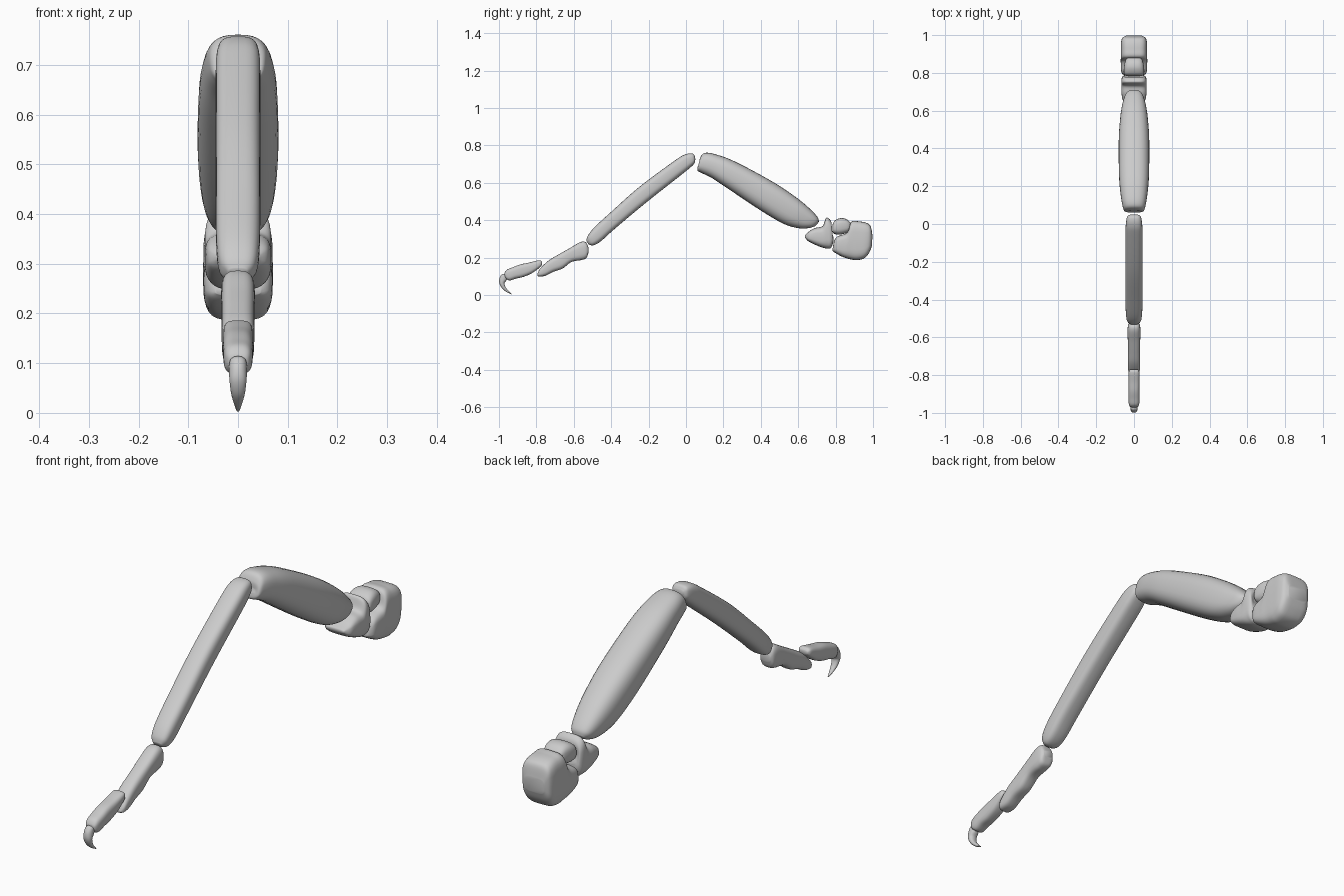
import bpy, bmesh, math

SEG, STEPS = 32, 6


def catmull(p, i, t):
    # smooth interpolation between station i and i + 1
    a, b, c, d = p[max(i - 1, 0)], p[i], p[i + 1], p[min(i + 2, len(p) - 1)]
    return [0.5 * (2 * q + (r - o) * t + (2 * o - 5 * q + 4 * r - s) * t * t
                   + (3 * q - o - 3 * r + s) * t ** 3)
            for o, q, r, s in zip(a, b, c, d)]


def segment(name, stations, power=2.6):
    """Loft rounded sections; station = (top y, top z, bottom y, bottom z, half width)."""
    path = [catmull(stations, i, k / STEPS)
            for i in range(len(stations) - 1) for k in range(STEPS)]
    path.append(stations[-1])
    bm = bmesh.new()
    rings = []
    for ty, tz, by, bz, w in path:
        ring = []
        for k in range(SEG):
            a = 2 * math.pi * k / SEG
            c, s = math.cos(a), math.sin(a)
            u = math.copysign(abs(c) ** (2 / power), c)
            v = math.copysign(abs(s) ** (2 / power), s)
            ring.append(bm.verts.new((w * u, (ty + by) / 2 + v * (ty - by) / 2,
                                      (tz + bz) / 2 + v * (tz - bz) / 2)))
        rings.append(ring)
    for r, q in zip(rings, rings[1:]):
        for k in range(SEG):
            n = (k + 1) % SEG
            bm.faces.new((r[k], r[n], q[n], q[k]))
    bm.faces.new(rings[0])
    bm.faces.new(rings[-1])
    bmesh.ops.recalc_face_normals(bm, faces=bm.faces)
    mesh = bpy.data.meshes.new(name)
    bm.to_mesh(mesh)
    bm.free()
    obj = bpy.data.objects.new(name, mesh)
    bpy.context.collection.objects.link(obj)
    bpy.ops.object.select_all(action='DESELECT')
    obj.select_set(True)
    bpy.context.view_layer.objects.active = obj
    bpy.ops.object.shade_smooth_by_angle(angle=math.radians(60))


# hip block
segment("hip_block", [
    (.785, .255, .783, .237, .045), (.802, .308, .80, .224, .066),
    (.862, .335, .84, .203, .07), (.884, .392, .885, .19, .07),
    (.925, .394, .918, .187, .07), (.965, .386, .955, .198, .069),
    (.987, .368, .98, .228, .062), (.997, .32, .994, .262, .045)], 4)

# small knuckle resting on the hip block
segment("hip_knuckle", [
    (.783, .375, .782, .345, .035), (.795, .398, .79, .329, .052),
    (.825, .411, .82, .323, .054), (.855, .407, .86, .333, .048),
    (.877, .39, .875, .347, .038), (.886, .372, .885, .362, .02)], 3)

# hip joint wedge
segment("hip_joint", [
    (.635, .318, .637, .306, .04), (.66, .342, .655, .287, .06),
    (.692, .359, .695, .267, .066), (.73, .369, .73, .254, .067),
    (.749, .412, .757, .248, .067), (.768, .406, .775, .252, .065),
    (.778, .385, .787, .28, .058), (.774, .35, .789, .308, .045)], 3.5)

# upper leg
segment("upper_leg", [
    (.072, .706, .063, .688, .03), (.076, .735, .062, .665, .05),
    (.10, .76, .085, .652, .06), (.16, .752, .14, .625, .07),
    (.27, .71, .23, .565, .079), (.47, .602, .40, .452, .081),
    (.60, .514, .52, .382, .073), (.67, .454, .60, .358, .06),
    (.705, .414, .655, .358, .045), (.71, .39, .69, .368, .025)])

# lower leg
segment("lower_leg", [
    (.048, .742, .05, .725, .022), (.033, .757, .043, .702, .036),
    (-.01, .75, .015, .675, .043), (-.07, .712, -.035, .635, .045),
    (-.25, .578, -.21, .497, .045), (-.40, .445, -.38, .355, .045),
    (-.49, .362, -.455, .288, .043), (-.525, .317, -.495, .266, .036),
    (-.533, .29, -.52, .27, .02)], 3)

# first foot segment
segment("foot_rear", [
    (-.522, .255, -.522, .225, .022), (-.535, .282, -.533, .198, .031),
    (-.565, .283, -.56, .187, .034), (-.623, .25, -.612, .177, .033),
    (-.68, .218, -.66, .142, .033), (-.73, .188, -.71, .124, .033),
    (-.765, .158, -.75, .104, .032), (-.785, .134, -.78, .099, .029),
    (-.795, .112, -.794, .102, .018)], 3)

# second foot segment
segment("foot_front", [
    (-.77, .178, -.77, .162, .02), (-.785, .186, -.782, .147, .028),
    (-.837, .174, -.825, .116, .03), (-.885, .164, -.87, .097, .03),
    (-.925, .149, -.91, .088, .03), (-.955, .137, -.943, .078, .028),
    (-.968, .122, -.962, .088, .022), (-.971, .11, -.97, .098, .012)], 3)

# hooked claw
segment("claw", [
    (-.978, .114, -.966, .112, .008), (-.987, .108, -.955, .103, .016),
    (-.997, .09, -.956, .084, .018), (-.998, .065, -.97, .064, .017),
    (-.985, .038, -.964, .042, .014), (-.962, .018, -.95, .024, .009),
    (-.934, .003, -.932, .006, .003)], 2.2)
